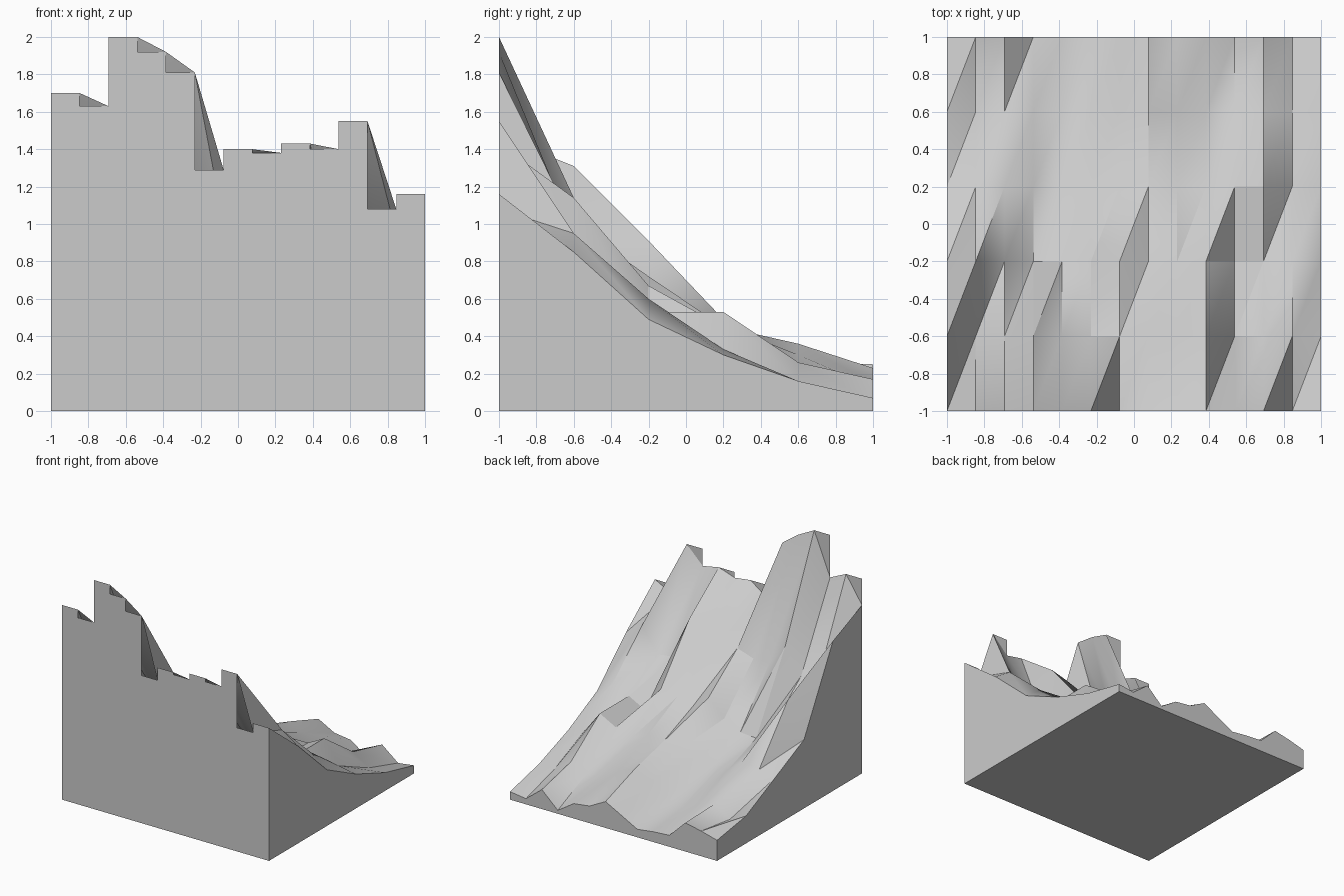
import bpy, bmesh, math

cube = bpy.data.objects.get("Cube")
if cube:
    bpy.data.objects.remove(cube, do_unlink=True)

# Terrain heights: one row per depth step from front to back, left to right along x
HEIGHTS = [
    [1.47, 1.7, 1.63, 2, 1.92, 1.81, 1.29, 1.4, 1.38, 1.43, 1.4, 1.55, 1.08, 1.16],
    [1.31, .9, .92, 1.14, .95, .95, 1, 1.05, 1.1, 1.14, .76, .74, .95, .85],
    [.6, .91, .62, .49, .5, .58, .72, .6, .64, .67, .45, .53, .6, .49],
    [.42, .45, .49, .36, .34, .4, .42, .45, .46, .4, .45, .53, .33, .3],
    [.24, .17, .26, .22, .16, .2, .3, .36, .3, .22, .2, .26, .16, .16],
    [.18, .22, .25, .1, .09, .07, .15, .23, .15, .13, .03, .17, .05, .07],
]
ROWS, COLS = len(HEIGHTS), len(HEIGHTS[0])

# Single stone colour
stone = bpy.data.materials.new("light_grey")
stone.use_nodes = True
colour = (0.6, 0.6, 0.6, 1)
stone.diffuse_color = colour
stone.node_tree.nodes["Principled BSDF"].inputs["Base Color"].default_value = colour


def grid_x(column):
    return -1 + 2 * column / (COLS - 1)


def grid_y(row):
    return -1 + 2 * row / (ROWS - 1)


def point(column, row, grounded=False):
    height = 0 if grounded else HEIGHTS[row][column]
    return grid_x(column), grid_y(row), height


def make_part(name, faces, smooth=False):
    """Build an object from a list of corner loops, welding shared corners."""
    bm = bmesh.new()
    for corners in faces:
        bm.faces.new([bm.verts.new(corner) for corner in corners])
    bmesh.ops.remove_doubles(bm, verts=bm.verts, dist=0.0001)
    mesh = bpy.data.meshes.new(name)
    bm.to_mesh(mesh)
    bm.free()
    mesh.materials.append(stone)
    part = bpy.data.objects.new(name, mesh)
    bpy.context.collection.objects.link(part)
    if smooth:
        bpy.ops.object.select_all(action='DESELECT')
        part.select_set(True)
        bpy.context.view_layer.objects.active = part
        bpy.ops.object.shade_smooth_by_angle(angle=math.radians(30))
    return part


# Sloping surface, every cell split along the same diagonal
slope = []
for row in range(ROWS - 1):
    for col in range(COLS - 1):
        near, far = point(col, row), point(col + 1, row + 1)
        slope.append([near, point(col + 1, row), far])
        slope.append([near, far, point(col, row + 1)])
make_part("terrain_surface", slope, smooth=True)

# Front wall: flat-topped panels, each as tall as the surface at its +x edge
panels = []
for col in range(COLS - 1):
    left, right = point(col, 0, True), point(col + 1, 0, True)
    top = HEIGHTS[0][col + 1]
    panels.append([left, right, (*right[:2], top), (*left[:2], top)])
make_part("front_wall", panels)


# Remaining walls follow the rim of the surface
def rim_wall(name, path):
    strips = []
    for a, b in zip(path, path[1:]):
        strips.append([point(*a, True), point(*b, True), point(*b), point(*a)])
    make_part(name, strips)


rim_wall("left_wall", [(COLS - 1, row) for row in range(ROWS)])
rim_wall("right_wall", [(0, row) for row in reversed(range(ROWS))])
rim_wall("back_wall", [(col, ROWS - 1) for col in reversed(range(COLS))])

# Flat underside
make_part("base", [[(-1, -1, 0), (-1, 1, 0), (1, 1, 0), (1, -1, 0)]])
